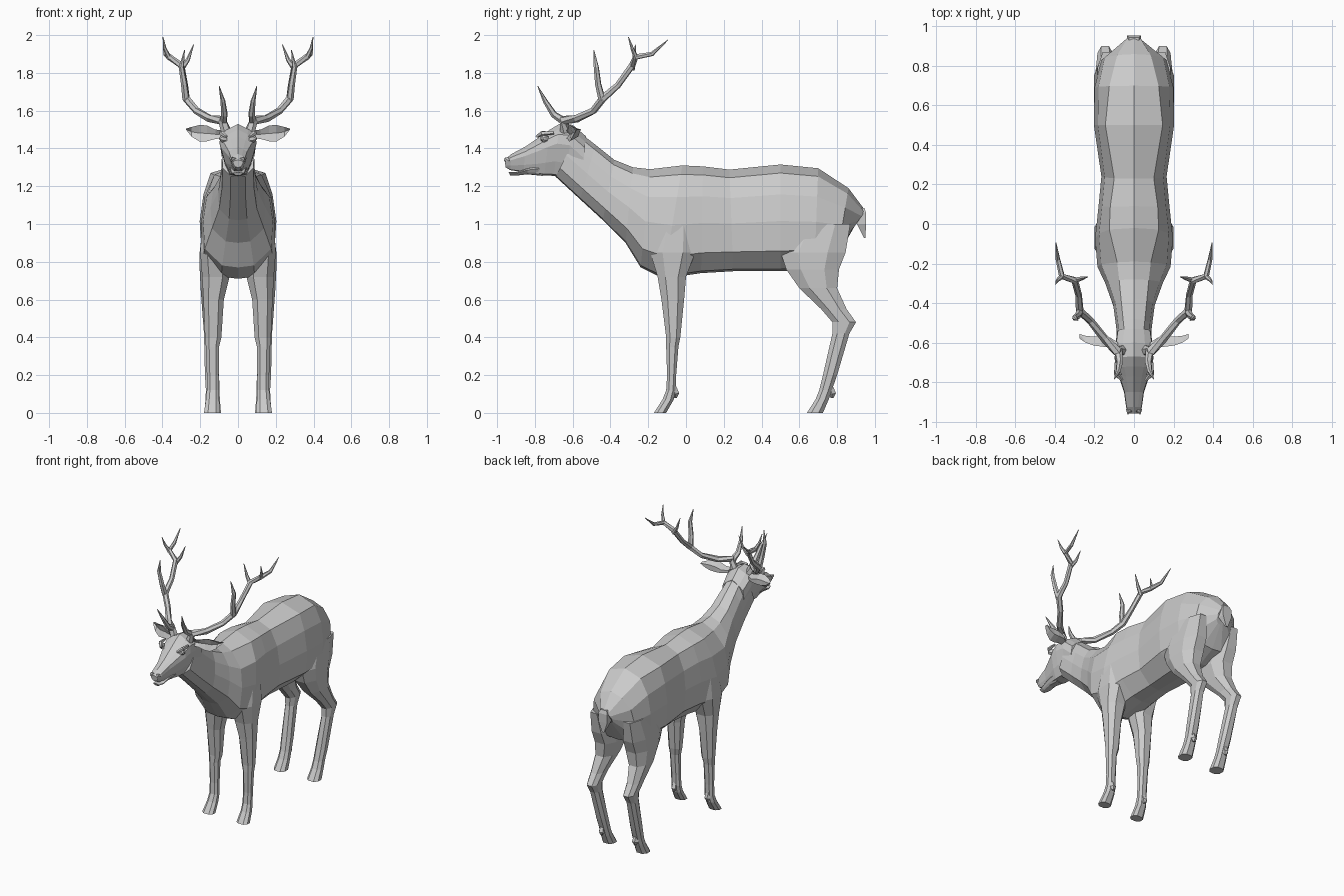
import bpy, bmesh, math
from mathutils import Vector

hide = bpy.data.materials.new("plain grey")
hide.diffuse_color = (0.6, 0.6, 0.6, 1)


def loft(name, rings, mirror=False):
    """Skin a list of equal-length point rings, cap both ends."""
    bm = bmesh.new()
    vr = [[bm.verts.new(p) for p in r] for r in rings]
    n = len(rings[0])
    for a, b in zip(vr, vr[1:]):
        for i in range(n):
            j = (i + 1) % n
            bm.faces.new((a[i], a[j], b[j], b[i]))
    bm.faces.new(vr[0])
    bm.faces.new(vr[-1])
    bmesh.ops.recalc_face_normals(bm, faces=bm.faces)
    me = bpy.data.meshes.new(name)
    bm.to_mesh(me)
    bm.free()
    me.materials.append(hide)
    ob = bpy.data.objects.new(name, me)
    bpy.context.collection.objects.link(ob)
    if mirror:
        ob.modifiers.new("mirror", 'MIRROR').use_mirror_merge = False
    return ob


def section(yt, zt, yb, zb, ridge, w, shape):
    """Symmetric cross-section hung between a top and a bottom point."""
    half = [(ridge, shape[0])] + [(w * k, t) for k, t in shape[1]]
    pts = [(0, 0)] + half + [(0, 1)] + [(-x, t) for x, t in reversed(half)]
    return [(x, yt + (yb - yt) * t, zt + (zb - zt) * t) for x, t in pts]


def leg(name, rings):
    """Eight-sided limb from (z, front, back, inside, outside) rings."""
    out = []
    for z, y0, y1, x0, x1 in rings:
        cx, cy, rx, ry = (x0 + x1) / 2, (y0 + y1) / 2, (x1 - x0) / 2, (y1 - y0) / 2
        out.append([(cx + rx * a, cy + ry * b, z) for a, b in
                    ((1, .45), (.5, 1), (-.5, 1), (-1, .45),
                     (-1, -.45), (-.5, -1), (.5, -1), (1, -.45))])
    return loft(name, out, True)


def tube(name, pts, sides=6):
    """Tapered branch through (x, y, z, radius) points."""
    P = [Vector(p[:3]) for p in pts]
    rings = []
    for i, p in enumerate(P):
        d = (P[min(i + 1, len(P) - 1)] - P[max(i - 1, 0)]).normalized()
        u = d.cross(Vector((1, .3, 0))).normalized()
        v = d.cross(u)
        rings.append([p + pts[i][3] * (u * math.cos(a) + v * math.sin(a))
                      for a in (math.tau * k / sides for k in range(sides))])
    return loft(name, rings, True)


# neck and torso
trunk = (.08, [(.9, .28), (1, .53), (.95, .81), (.45, .98)])
loft("torso", [section(*r, trunk) for r in (
    (-.57, 1.49, -.69, 1.25, .045, .085),
    (-.48, 1.42, -.56, 1.13, .055, .09),
    (-.38, 1.34, -.44, 1.02, .065, .105),
    (-.28, 1.30, -.32, .90, .075, .145),
    (-.19, 1.29, -.24, .77, .085, .185),
    (-.02, 1.31, -.12, .71, .125, .197),
    (.09, 1.305, .08, .74, .12, .18),
    (.23, 1.288, .25, .75, .10, .165),
    (.50, 1.315, .50, .75, .145, .203),
    (.70, 1.295, .68, .76, .125, .20),
    (.86, 1.19, .80, .82, .085, .165),
    (.95, 1.07, .88, .97, .03, .045))])

# head
skull = (.1, [(.95, .2), (1, .38), (.75, .72), (.45, .97)])
loft("head", [section(*r, skull) for r in (
    (-.96, 1.34, -.955, 1.30, .014, .028),
    (-.925, 1.37, -.93, 1.285, .02, .04),
    (-.85, 1.41, -.86, 1.275, .028, .05),
    (-.77, 1.465, -.79, 1.262, .04, .075),
    (-.72, 1.50, -.75, 1.257, .05, .092),
    (-.67, 1.53, -.70, 1.255, .055, .098),
    (-.60, 1.525, -.64, 1.24, .055, .095),
    (-.53, 1.465, -.56, 1.16, .05, .085))])
loft("lower_jaw", [section(*r, skull) for r in (
    (-.94, 1.275, -.93, 1.256, .012, .024),
    (-.90, 1.275, -.90, 1.256, .018, .035),
    (-.84, 1.30, -.84, 1.263, .02, .042),
    (-.76, 1.32, -.76, 1.255, .02, .05))])

# nostrils, eyes and brows
tube("nostril", [(.012, -.945, 1.345, .006), (.026, -.95, 1.34, .016), (.036, -.935, 1.335, .006)])
tube("eye", [(.07, -.745, 1.452, .024), (.088, -.757, 1.452, .018), (.097, -.762, 1.452, .007)])
tube("brow", [(.06, -.79, 1.463, .008), (.088, -.762, 1.48, .014), (.092, -.70, 1.482, .008)], 5)

# cupped ears: (x, y, z, half height, thickness)
loft("ear", [[(x, y - .02, z + h), (x, y - t * .2, z), (x, y - .02, z - h), (x, y + t, z - h * .4),
              (x, y + t, z + h * .5)] for x, y, z, h, t in (
    (.08, -.615, 1.475, .02, .015), (.12, -.605, 1.475, .025, .03),
    (.165, -.60, 1.48, .042, .03), (.205, -.595, 1.481, .043, .025),
    (.245, -.58, 1.488, .026, .014), (.275, -.56, 1.502, .003, .003))], True)

# antlers
tube("antler_beam", [
    (.062, -.64, 1.49, .028), (.085, -.645, 1.55, .026), (.15, -.58, 1.557, .021),
    (.22, -.49, 1.60, .019), (.275, -.44, 1.665, .021), (.28, -.36, 1.735, .017),
    (.30, -.285, 1.84, .018), (.365, -.265, 1.885, .016), (.385, -.18, 1.90, .012),
    (.395, -.095, 1.975, .002)])
tube("brow_tine", [(.08, -.64, 1.54, .022), (.072, -.70, 1.58, .018),
                   (.08, -.745, 1.65, .013), (.10, -.785, 1.73, .002)])
tube("middle_tine", [(.275, -.445, 1.66, .02), (.285, -.465, 1.74, .017),
                     (.30, -.475, 1.83, .014), (.283, -.488, 1.92, .002)])
tube("upper_tine", [(.30, -.285, 1.82, .015), (.265, -.275, 1.87, .011), (.235, -.268, 1.95, .002)])
tube("crown_tine", [(.365, -.265, 1.88, .014), (.388, -.285, 1.93, .009), (.397, -.305, 1.99, .002)])

# legs with hooves
leg("front_leg", (
    (1.0, -.15, .04, .08, .19), (.85, -.19, .05, .05, .2), (.72, -.15, .0, .045, .19),
    (.60, -.13, -.01, .075, .183), (.40, -.105, -.03, .088, .175), (.35, -.105, -.04, .1, .17),
    (.20, -.10, -.052, .102, .165), (.12, -.105, -.055, .1, .165),
    (.07, -.125, -.065, .1, .17), (0, -.17, -.105, .095, .18)))
leg("hind_leg", (
    (1.0, .58, .87, .08, .185), (.85, .50, .845, .05, .203), (.76, .53, .81, .045, .203),
    (.66, .60, .80, .07, .198), (.55, .715, .85, .1, .19), (.48, .775, .90, .107, .185),
    (.42, .775, .865, .112, .18), (.20, .725, .80, .1, .175), (.12, .705, .772, .098, .17),
    (.07, .685, .755, .096, .172), (0, .64, .725, .09, .178)))

# dewclaws
for name, y in (("front_dewclaw", -.06), ("hind_dewclaw", .77)):
    tube(name, [(.135, y - .01, .14, .018), (.135, y + .004, .10, .022), (.135, y + .004, .08, .008)], 5)

# tail
loft("tail", [[(w, y0, z), (w, y1, z), (-w, y1, z), (-w, y0, z)] for z, y0, y1, w in (
    (1.085, .90, .945, .025), (1.06, .88, .953, .035), (1.0, .905, .953, .035), (.925, .943, .95, .008))])
